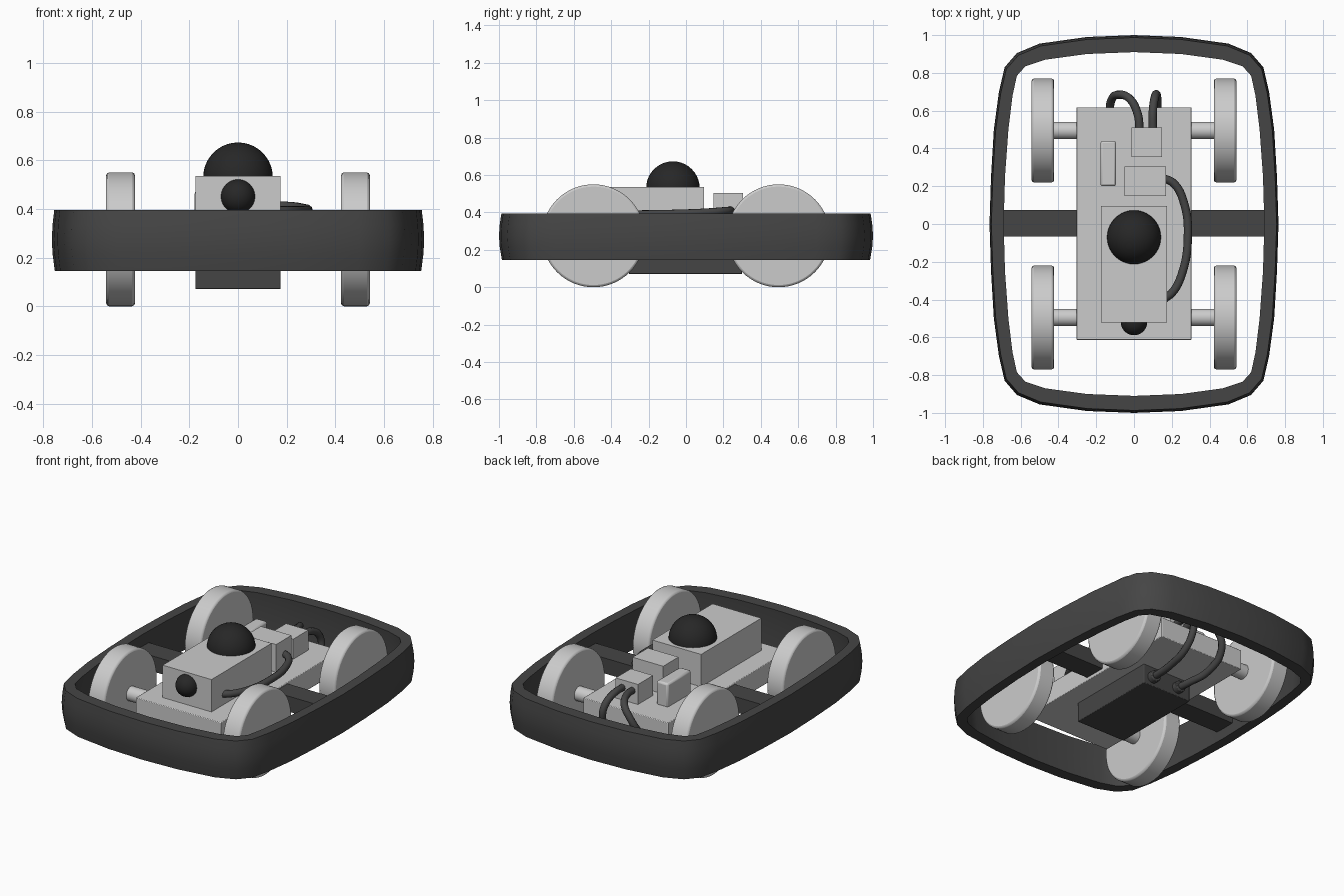
import bpy, bmesh, math
from mathutils import Vector

if "Cube" in bpy.data.objects:
    bpy.data.objects.remove(bpy.data.objects["Cube"])


def material(name, v):
    m = bpy.data.materials.new(name)
    m.diffuse_color = (v, v, v, 1)
    m.use_nodes = True
    m.node_tree.nodes["Principled BSDF"].inputs["Base Color"].default_value = m.diffuse_color
    return m


rubber = material("dark_rubber", 0.06)
black = material("black_glass", 0.02)


def finish(ob, name, mat=None, smooth=True):
    ob.name = name
    if mat:
        ob.data.materials.append(mat)
    if smooth:
        bpy.ops.object.select_all(action='DESELECT')
        ob.select_set(True)
        bpy.context.view_layer.objects.active = ob
        bpy.ops.object.shade_smooth_by_angle(angle=math.radians(35))
    return ob


def bevel(ob, width, segments=2):
    mod = ob.modifiers.new("bevel", 'BEVEL')
    mod.width, mod.segments, mod.limit_method = width, segments, 'ANGLE'


def box(name, lo, hi, mat=None, edge=0.004):
    lo, hi = Vector(lo), Vector(hi)
    bpy.ops.mesh.primitive_cube_add(size=1, location=(lo + hi) / 2)
    ob = bpy.context.object
    ob.scale = hi - lo
    bpy.ops.object.transform_apply(location=False, rotation=False, scale=True)
    if edge:
        bevel(ob, edge)
    return finish(ob, name, mat, edge > 0)


def cylinder(name, loc, r, depth, axis='X', mat=None, edge=0, sides=48):
    rot = (0, math.pi / 2, 0) if axis == 'X' else (math.pi / 2, 0, 0)
    bpy.ops.mesh.primitive_cylinder_add(vertices=sides, radius=r, depth=depth,
                                        location=loc, rotation=rot)
    ob = bpy.context.object
    if edge:
        bevel(ob, edge)
    return finish(ob, name, mat)


def sphere(name, loc, r):
    bpy.ops.mesh.primitive_uv_sphere_add(segments=40, ring_count=20, radius=r, location=loc)
    return finish(bpy.context.object, name, black)


def cable(name, points, r=0.022):
    cu = bpy.data.curves.new(name, 'CURVE')
    cu.dimensions = '3D'
    cu.bevel_depth, cu.bevel_resolution, cu.use_fill_caps = r, 3, True
    sp = cu.splines.new('BEZIER')
    sp.bezier_points.add(len(points) - 1)
    for bp, p in zip(sp.bezier_points, points):
        bp.co = p
        bp.handle_left_type = bp.handle_right_type = 'AUTO'
    ob = bpy.data.objects.new(name, cu)
    bpy.context.collection.objects.link(ob)
    cu.materials.append(rubber)
    return ob


# Bumper: one quarter of the outer and inner outline, mirrored into a full loop
outer_q = [(0.765, 0), (0.757, 0.25), (0.742, 0.5), (0.715, 0.7), (0.685, 0.83),
           (0.62, 0.905), (0.5, 0.955), (0.25, 0.99), (0, 1.0)]
inner_q = [(0.69, 0), (0.683, 0.25), (0.665, 0.5), (0.643, 0.68), (0.62, 0.785),
           (0.575, 0.835), (0.47, 0.87), (0.25, 0.9), (0, 0.91)]


def full_loop(q):
    half = q + [(-x, y) for x, y in q[-2::-1]]
    return half + [(x, -y) for x, y in half[-2:0:-1]]


bm = bmesh.new()
outer, inner = full_loop(outer_q), full_loop(inner_q)
sections = [(outer, 0.15, 0.016), (outer, 0.22, 0.004), (outer, 0.28, 0), (outer, 0.34, 0.004),
            (outer, 0.40, 0.013), (inner, 0.40, 0.0), (inner, 0.28, -0.01), (inner, 0.15, 0.0)]
rings = []
for outline, z, inset in sections:
    rings.append([bm.verts.new((x * (1 - inset), y * (1 - inset), z)) for x, y in outline])
n = len(outer)
for k, a in enumerate(rings):
    b = rings[(k + 1) % len(rings)]
    for i in range(n):
        j = (i + 1) % n
        bm.faces.new((a[i], a[j], b[j], b[i]))
bmesh.ops.recalc_face_normals(bm, faces=bm.faces)
me = bpy.data.meshes.new("bumper")
bm.to_mesh(me)
bm.free()
bumper = bpy.data.objects.new("bumper", me)
bpy.context.collection.objects.link(bumper)
finish(bumper, "bumper", rubber)

# Cross bars joining bumper to chassis
for s, side in ((-1, "left"), (1, "right")):
    a, b = sorted((s * 0.29, s * 0.71))
    box(f"{side}_cross_bar", (a, -0.065, 0.22), (b, 0.075, 0.32), rubber, 0)

# Chassis and underslung battery box
box("chassis", (-0.305, -0.613, 0.20), (0.305, 0.618, 0.33))
box("battery_box", (-0.175, -0.305, 0.075), (0.175, 0.30, 0.21), rubber)

# Wheels and axles
for y, end in ((-0.495, "front"), (0.495, "rear")):
    cylinder(end + "_axle", (0, y, 0.28), 0.046, 0.9, sides=32)
    for s, side in ((-1, "left"), (1, "right")):
        cylinder(f"{end}_{side}_wheel", (s * 0.4825, y, 0.28), 0.275, 0.118,
                 edge=0.012, sides=64)

# Sensor housing with dome and front lens
box("sensor_housing", (-0.175, -0.522, 0.32), (0.175, 0.095, 0.54), edge=0)
sphere("top_dome", (0, -0.07, 0.535), 0.143)
sphere("front_lens", (0, -0.519, 0.456), 0.07)

# Electronics blocks on the deck
box("tall_block", (-0.05, 0.148, 0.32), (0.17, 0.305, 0.51), edge=0)
box("rear_block", (-0.012, 0.355, 0.32), (0.148, 0.51, 0.46), edge=0)
box("small_block", (-0.178, 0.2, 0.32), (-0.095, 0.44, 0.48), edge=0.012)

# Side cable from the tall block to the sensor housing
cable("side_cable", [(0.15, 0.245, 0.415), (0.21, 0.215, 0.413), (0.265, 0.11, 0.405),
                     (0.285, -0.07, 0.398), (0.255, -0.26, 0.395), (0.205, -0.36, 0.395),
                     (0.155, -0.40, 0.395)])

# Rear cables looping over the back edge down to the battery box
cable("rear_cable_left", [(0.03, 0.49, 0.41), (0.02, 0.58, 0.41), (-0.02, 0.66, 0.385),
                          (-0.075, 0.685, 0.33), (-0.12, 0.655, 0.24), (-0.12, 0.53, 0.155),
                          (-0.09, 0.40, 0.13), (-0.08, 0.29, 0.13)])
cable("rear_cable_right", [(0.10, 0.49, 0.41), (0.10, 0.60, 0.405), (0.11, 0.67, 0.36),
                           (0.12, 0.685, 0.28), (0.125, 0.62, 0.18), (0.12, 0.48, 0.135),
                           (0.11, 0.29, 0.13)])
for x, side in ((-0.08, "left"), (0.11, "right")):
    cylinder(f"{side}_cable_plug", (x, 0.31, 0.13), 0.036, 0.05, 'Y', rubber, 0.005, 24)

# Ground the wheels exactly on z = 0
for ob in bpy.data.objects:
    ob.location.z -= 0.005
